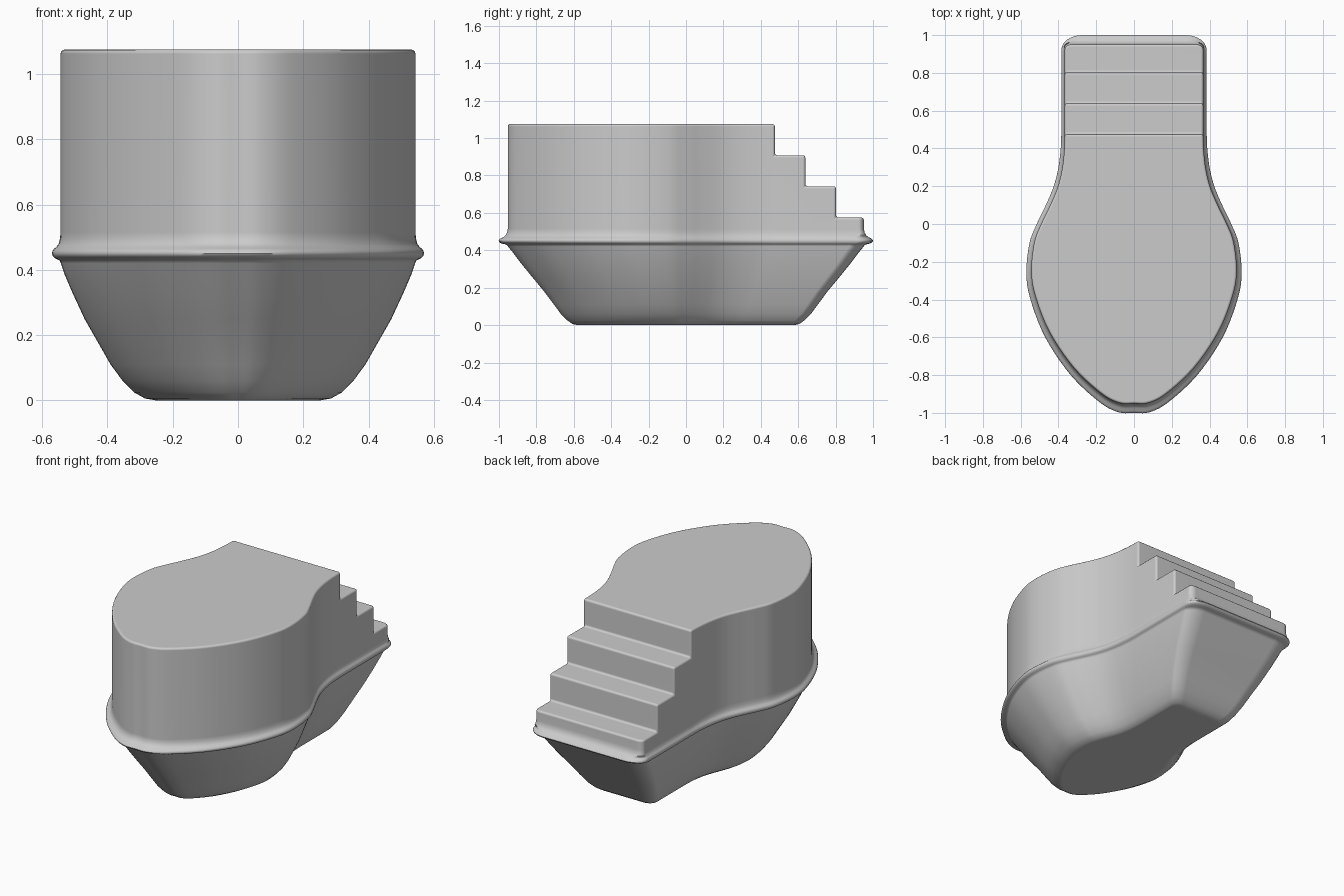
import bpy, bmesh, math
from mathutils import Vector

if "Cube" in bpy.data.objects:
    bpy.data.objects.remove(bpy.data.objects["Cube"])

# Half outline of the rim seen from above (front to neck)
HALF = [(0.0, -1.0), (0.08, -0.997), (0.18, -0.945), (0.335, -0.80), (0.47, -0.60),
        (0.548, -0.40), (0.57, -0.26), (0.553, -0.10), (0.515, 0.0), (0.467, 0.10),
        (0.425, 0.20), (0.400, 0.30), (0.388, 0.40), (0.385, 0.47)]


def smooth(points, n=5):
    """Catmull-Rom curve through the points."""
    p = [Vector(q) for q in points]
    p = [Vector((-p[1].x, p[1].y))] + p + [p[-1] * 2 - p[-2]]
    out = []
    for i in range(1, len(p) - 2):
        a, b, c, d = p[i - 1:i + 3]
        for k in range(n):
            t = k / n
            out.append(0.5 * (2 * b + (c - a) * t + (2 * a - 5 * b + 4 * c - d) * t * t
                              + (3 * b - a - 3 * c + d) * t ** 3))
    return out + [p[-2]]


SIDE = smooth(HALF)


def outline(rx, ry):
    """Closed plan outline with a rounded rear corner."""
    right = [(v.x, v.y) for v in SIDE]
    for k in range(7):
        a = math.pi / 2 * k / 6
        right.append((0.385 - rx + rx * math.cos(a), 1 - ry + ry * math.sin(a)))
    return right + [(-x, y) for x, y in reversed(right[1:])]


def new_object(name, bm):
    bmesh.ops.recalc_face_normals(bm, faces=bm.faces)
    mesh = bpy.data.meshes.new(name)
    bm.to_mesh(mesh)
    bm.free()
    ob = bpy.data.objects.new(name, mesh)
    bpy.context.collection.objects.link(ob)
    return ob


def loft(name, rings):
    bm = bmesh.new()
    loops = [[bm.verts.new(p) for p in ring] for ring in rings]
    for lo, hi in zip(loops, loops[1:]):
        for i in range(len(lo)):
            j = (i + 1) % len(lo)
            bm.faces.new((lo[i], lo[j], hi[j], hi[i]))
    bm.faces.new(loops[0][::-1])
    bm.faces.new(loops[-1])
    return new_object(name, bm)


# Hull, rolled rim and cabin wall: height, x scale, y scale
PROFILE = [(0.0, .44, .58), (.006, .50, .606), (.025, .56, .633), (.06, .62, .668),
           (.11, .685, .705), (.18, .755, .757), (.25, .825, .815), (.33, .89, .88),
           (.39, .935, .925), (.42, .952, .950), (.428, .958, .955), (.432, .97, .966),
           (.436, .984, .983), (.442, .996, .995), (.450, 1, 1), (.458, .997, .997),
           (.465, .988, .987), (.471, .975, .974), (.480, .964, .963),
           (.495, .957, .955), (.515, .954, .951), (1.075, .954, .951)]
rings = []
for z, sx, sy in PROFILE:
    rx, ry = (.11, .08) if z < .475 else (.04, .03)
    rings.append([(x * sx, y * sy, z) for x, y in outline(rx, ry)])
body = loft("stepped_boat_body", rings)

# Cutter that carves the rear stairs
stairs = [(.475, 1.4), (.475, .908), (.638, .908), (.638, .742),
          (.802, .742), (.802, .575), (1.3, .575), (1.3, 1.4)]
cutter = loft("stair_cutter", [[(x, y, z) for y, z in stairs] for x in (-1, 1)])
cutter.hide_render = True

cut = body.modifiers.new("stairs", "BOOLEAN")
cut.operation = "DIFFERENCE"
cut.object = cutter
cut.solver = "EXACT"

# Soft edges on the deck and treads
bev = body.modifiers.new("soft_edges", "BEVEL")
bev.width = 0.013
bev.segments = 3
bev.limit_method = "ANGLE"
bev.angle_limit = math.radians(62)
bev.use_clamp_overlap = False

bpy.context.view_layer.objects.active = body
body.select_set(True)
for name in ("stairs", "soft_edges"):
    bpy.ops.object.modifier_apply(modifier=name)
bpy.data.objects.remove(cutter)
bpy.ops.object.shade_smooth_by_angle(angle=math.radians(50))
body.modifiers.new("even_shading", "WEIGHTED_NORMAL").keep_sharp = True
